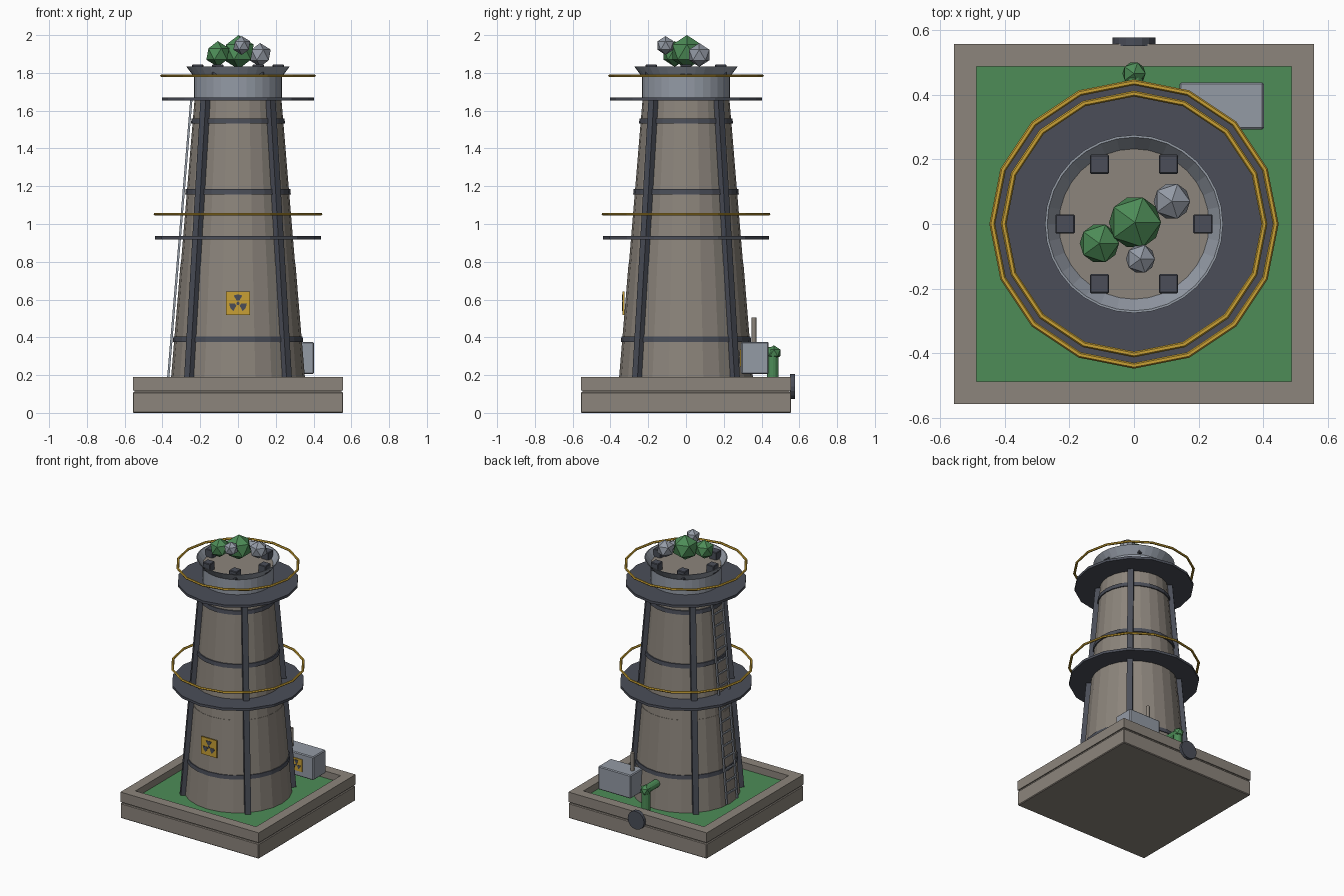
import bpy, bmesh, math
from mathutils import Vector, Matrix

cube = bpy.data.objects.get("Cube")
if cube:
    bpy.data.objects.remove(cube, do_unlink=True)


def material(name, *rgb):
    m = bpy.data.materials.new(name)
    m.use_nodes = True
    m.diffuse_color = (*rgb, 1)
    m.node_tree.nodes["Principled BSDF"].inputs["Base Color"].default_value = (*rgb, 1)
    return m


CONCRETE = material("concrete", .262, .233, .2)
STEEL = material("dark steel", .069, .076, .098)
GREEN = material("green", .074, .262, .095)
YELLOW = material("safety yellow", .578, .352, .035)
GREY = material("light grey metal", .295, .325, .378)


def finish(name, bm, mat, bevel=0):
    bmesh.ops.recalc_face_normals(bm, faces=bm.faces)
    me = bpy.data.meshes.new(name)
    bm.to_mesh(me)
    bm.free()
    me.materials.append(mat)
    ob = bpy.data.objects.new(name, me)
    bpy.context.collection.objects.link(ob)
    if bevel:
        mod = ob.modifiers.new("soft edges", 'BEVEL')
        mod.width = bevel
    return ob


def lathe(name, profile, n, mat, closed=False):
    """Turn an (r, z) profile about z; open profiles get capped ends."""
    bm = bmesh.new()
    rings = [[bm.verts.new((r * math.cos(a), r * math.sin(a), z))
              for a in (math.tau * i / n for i in range(n))] for r, z in profile]
    pairs = list(zip(rings, rings[1:]))
    if closed:
        pairs.append((rings[-1], rings[0]))
    else:
        bm.faces.new(rings[0])
        bm.faces.new(rings[-1])
    for low, high in pairs:
        for i in range(n):
            j = (i + 1) % n
            bm.faces.new((low[i], low[j], high[j], high[i]))
    return finish(name, bm, mat)


def box(name, lo, hi, mat, bevel=0):
    lo, hi = Vector(lo), Vector(hi)
    bm = bmesh.new()
    bmesh.ops.create_cube(bm, size=1, matrix=Matrix.LocRotScale((lo + hi) / 2, None, hi - lo))
    return finish(name, bm, mat, bevel)


def beam(name, a, b, out, w, d, mat):
    """Rectangular bar from a to b, its depth d along the direction out."""
    a, b, out = Vector(a), Vector(b), Vector(out).normalized()
    side = (b - a).cross(out).normalized()
    bm = bmesh.new()
    ends = [[bm.verts.new(p + side * s * w / 2 + out * t * d / 2)
             for s, t in ((-1, -1), (1, -1), (1, 1), (-1, 1))] for p in (a, b)]
    bm.faces.new(ends[0])
    bm.faces.new(ends[1])
    for i in range(4):
        j = (i + 1) % 4
        bm.faces.new((ends[0][i], ends[0][j], ends[1][j], ends[1][i]))
    return finish(name, bm, mat)


def rod(name, a, b, r, mat, n=12):
    a, b = Vector(a), Vector(b)
    bm = bmesh.new()
    rot = (b - a).to_track_quat('Z', 'Y')
    bmesh.ops.create_cone(bm, cap_ends=True, segments=n, radius1=r, radius2=r,
                          depth=(b - a).length, matrix=Matrix.LocRotScale((a + b) / 2, rot, None))
    return finish(name, bm, mat)


def ball(name, centre, r, mat):
    bm = bmesh.new()
    bmesh.ops.create_icosphere(bm, subdivisions=1, radius=r, matrix=Matrix.Translation(centre))
    return finish(name, bm, mat)


def tower_radius(z):
    return .354 - (z - .19) * .083


# Plinth: slab, shadow gap, raised kerb and lawn
H, K, LAWN = .557, .486, .14
box("base_slab", (-H, -H, 0), (H, H, .11), CONCRETE, .005)
box("base_core", (-H + .008, -H + .008, .1), (H - .008, H - .008, .125), CONCRETE)
for s in (-1, 1):
    y0, y1 = sorted((s * K, s * H))
    box("kerb_front" if s < 0 else "kerb_back", (-H, y0, .118), (H, y1, .19), CONCRETE)
    box("kerb_right" if s < 0 else "kerb_left", (y0, -K, .118), (y1, K, .19), CONCRETE)
box("lawn", (-K, -K, .12), (K, K, LAWN), GREEN)

# Tapered tower in two sections with a fine seam
SEAM = .79
lathe("tower_lower", [(tower_radius(z), z) for z in (LAWN - .01, SEAM)], 24, CONCRETE)
lathe("tower_upper", [(tower_radius(z) - .002, z) for z in (SEAM, 1.67)], 24, CONCRETE)

# Steel hoops and corner ribs
for z in (.39, 1.17, 1.545):
    lathe("steel_hoop", [(tower_radius(z + t) + .006, z + t) for t in (-.014, .014)], 24, STEEL)
for k in range(4):
    a = math.radians(45 + 90 * k)
    d = Vector((math.cos(a), math.sin(a), 0))
    foot, top = (d * (tower_radius(z) + .009) + Vector((0, 0, z)) for z in (LAWN, 1.66))
    beam("tower_rib", foot, top, d, .04, .04, STEEL)

# Walkways with their handrails
for z, r, rail_z, rail_r in ((.928, .44, 1.052, .438), (1.662, .402, 1.785, .403)):
    lathe("walkway", [(r, z - .009), (r, z + .009)], 16, STEEL)
    ring = [(rail_r + .009 * math.cos(t), rail_z + .008 * math.sin(t))
            for t in (math.tau * i / 6 for i in range(6))]
    lathe("handrail", ring, 16, YELLOW, closed=True)

# Crown: collar, flared lip, floor and blocks
lathe("collar", [(.234, 1.665), (.234, 1.786)], 32, GREY)
lathe("flared_lip", [(.234, 1.78), (.275, 1.835), (.268, 1.835), (.23, 1.783)], 32, GREY, closed=True)
lathe("crown_floor", [(.232, 1.78), (.232, 1.79)], 32, CONCRETE)
for k in range(6):
    x, y = (.213 * f(math.radians(60 * k)) for f in (math.cos, math.sin))
    box("crown_block", (x - .03, y - .03, 1.785), (x + .03, y + .03, 1.845), STEEL, .004)

# Faceted steam puffs
ball("steam_puff_large", (.003, .005, 1.91), .09, GREEN)
ball("steam_puff_side", (-.107, -.06, 1.9), .068, GREEN)
ball("steam_puff_back", (.117, .07, 1.895), .063, GREY)
ball("steam_puff_front", (.02, -.108, 1.945), .05, GREY)

# Ladder on the right side
def ladder_point(y, z):
    return Vector((-tower_radius(z) - .015, y, z))


for y in (-.06, .06):
    beam("ladder_rail", ladder_point(y, .16), ladder_point(y, 1.66), (-1, 0, 0), .012, .012, GREY)
for i in range(17):
    z = .23 + i * .085
    beam("ladder_rung", ladder_point(-.06, z), ladder_point(.06, z), (-1, 0, 0), .01, .01, GREY)


# Warning signs: plate, hub and three blades
def warning_sign(x, y, z, size):
    box("sign_plate", (x - size, y, z - size), (x + size, y + .009, z + size), YELLOW)
    rod("sign_hub", (x, y - .003, z), (x, y + .001, z), size * .14, STEEL, 10)
    for k in range(3):
        bm = bmesh.new()
        mid = math.radians(90 + 120 * k)
        pts = [(r, mid + t) for r, t in ((.25, -.45), (.75, -.5), (.75, 0), (.75, .5), (.25, .45))]
        face = bm.faces.new([bm.verts.new((x + size * r * math.cos(t), y + .001,
                                           z + size * r * math.sin(t))) for r, t in pts])
        ext = bmesh.ops.extrude_face_region(bm, geom=[face])["geom"]
        bmesh.ops.translate(bm, vec=(0, -.004, 0),
                            verts=[v for v in ext if isinstance(v, bmesh.types.BMVert)])
        finish("sign_blade", bm, STEEL)


warning_sign(0, -.335, .58, .063)
warning_sign(.27, .287, .29, .045)

# Generator cabinet with exhaust
box("generator_cabinet", (.14, .292, .205), (.402, .438, .375), GREY, .006)
rod("exhaust_stack", (.18, .36, .37), (.18, .36, .505), .013, CONCRETE)

# Green water pipe with elbow, and drain cover on the plinth
rod("pipe_riser", (0, .46, LAWN - .01), (0, .46, .325), .03, GREEN)
rod("pipe_inlet", (0, .46, .32), (0, .32, .32), .028, GREEN)
ball("pipe_elbow", (0, .465, .318), .04, GREEN)
rod("drain_cover", (0, .55, .14), (0, .577, .14), .066, STEEL, 16)
